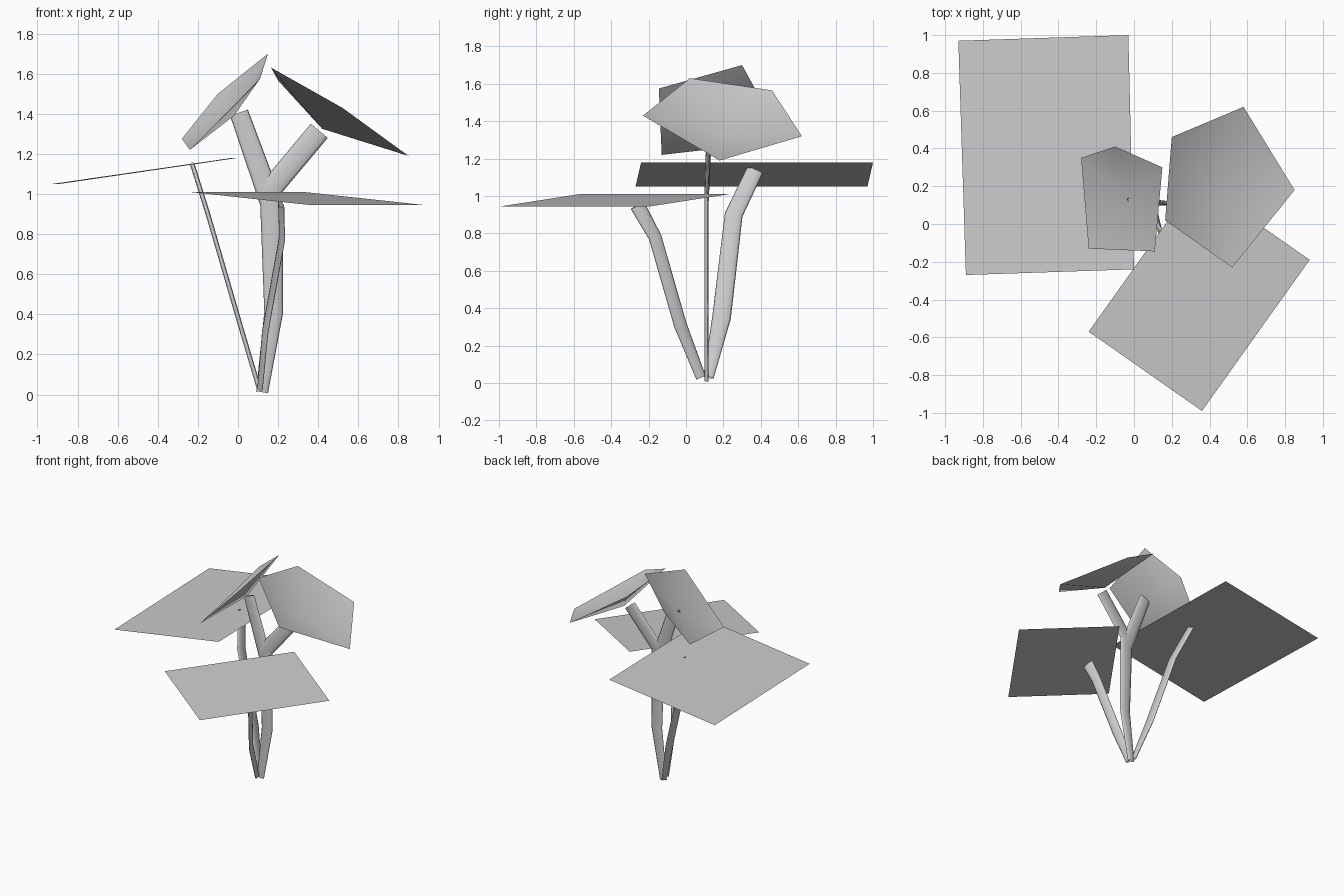
import bpy
import bmesh
from mathutils import Vector
from math import cos, sin, tau

cube = bpy.data.objects.get("Cube")
if cube:
    bpy.data.objects.remove(cube, do_unlink=True)

grey = bpy.data.materials.new("plain_grey")
grey.use_nodes = True
COLOUR = (0.6, 0.6, 0.6, 1)
grey.diffuse_color = COLOUR
grey.node_tree.nodes["Principled BSDF"].inputs["Base Color"].default_value = COLOUR


def finish(name, bm):
    """Turn a bmesh into a smooth, coloured object."""
    mesh = bpy.data.meshes.new(name)
    for face in bm.faces:
        face.smooth = True
    bm.to_mesh(mesh)
    bm.free()
    mesh.materials.append(grey)
    obj = bpy.data.objects.new(name, mesh)
    bpy.context.collection.objects.link(obj)


def leaf(name, rim, centre=None):
    """Thin leaf: a flat sheet, or a fan dished toward its centre."""
    bm = bmesh.new()
    verts = [bm.verts.new(p) for p in rim]
    if centre:
        mid = bm.verts.new(centre)
        for a, b in zip(verts, verts[1:] + verts[:1]):
            bm.faces.new((mid, a, b))
    else:
        bm.faces.new(verts)
    for face in bm.faces:
        face.normal_update()
        if face.normal.z < 0:
            face.normal_flip()
    finish(name, bm)


def stem(name, path, widths, normal, thick=0.012, sides=10):
    """Open flattened tube swept along a path, thin along the normal."""
    bm = bmesh.new()
    path = [Vector(p) for p in path]
    normal = Vector(normal).normalized()
    rings = []
    for i, (point, width) in enumerate(zip(path, widths)):
        tangent = path[min(i + 1, len(path) - 1)] - path[max(i - 1, 0)]
        across = normal.cross(tangent).normalized()
        rings.append([bm.verts.new(point + across * width * cos(tau * k / sides)
                                   + normal * thick * sin(tau * k / sides))
                      for k in range(sides)])
    for low, high in zip(rings, rings[1:]):
        for k in range(sides):
            n = (k + 1) % sides
            bm.faces.new((low[k], low[n], high[n], high[k]))
    bmesh.ops.recalc_face_normals(bm, faces=bm.faces)
    finish(name, bm)


# Two broad flat leaves
leaf("back_leaf", [(-0.93, 0.97, 1.05), (-0.89, -0.27, 1.05),
                   (0, -0.24, 1.18), (-0.03, 1, 1.18)])
leaf("front_leaf", [(-0.24, -0.57, 1.01), (0.36, -0.99, 0.945),
                    (0.93, -0.19, 0.945), (0.33, 0.23, 1.01)])

# Two dished five-cornered leaves at the top
leaf("upper_left_leaf", [(0.165, 0.02, 1.63), (0.52, -0.23, 1.43), (0.85, 0.18, 1.19),
                         (0.58, 0.62, 1.32), (0.2, 0.46, 1.565)], (0.42, 0.17, 1.325))
leaf("upper_right_leaf", [(0.15, 0.3, 1.7), (-0.1, 0.41, 1.5), (-0.28, 0.35, 1.275),
                          (-0.24, -0.13, 1.22), (0.11, -0.145, 1.575)], (-0.02, 0.14, 1.39))

# Main stem with its two branches
stem("main_stem", [(0.12, 0.11, 0.012), (0.178, 0.11, 0.41), (0.165, 0.11, 1.02)],
     [0.03, 0.047, 0.057], (0, 1, 0))
stem("right_branch", [(0.16, 0.11, 0.97), (0.005, 0.13, 1.405)], [0.055, 0.047], (0, 1, -0.05))
stem("left_branch", [(0.15, 0.11, 1.01), (0.405, 0.12, 1.315)], [0.055, 0.055], (0, 1, -0.03))

# Side stems carrying the broad leaves
stem("back_stem", [(0.105, 0.12, 0.03), (0.01, 0.19, 0.35), (-0.15, 0.255, 0.9),
                   (-0.225, 0.37, 1.14)], [0.028, 0.05, 0.048, 0.045], (1.11, 0, 0.325))
stem("front_stem", [(0.11, 0.08, 0.03), (0.135, -0.03, 0.31), (0.22, -0.165, 0.78),
                    (0.215, -0.26, 0.95)], [0.028, 0.036, 0.036, 0.042], (0.955, 0.295, 0))
